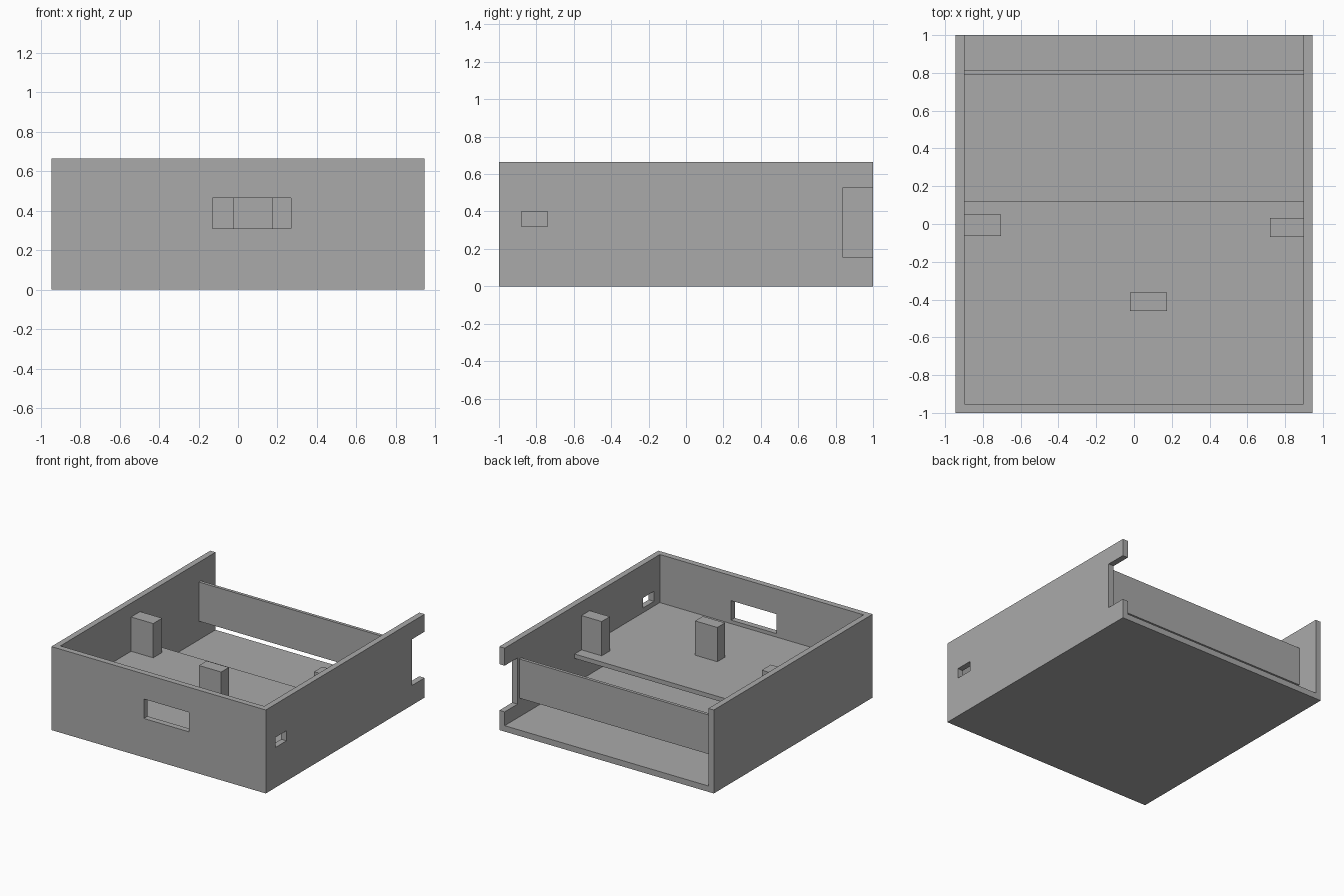
import bpy

if "Cube" in bpy.data.objects:
    bpy.data.objects.remove(bpy.data.objects["Cube"])

grey = bpy.data.materials.new("plain_grey")
grey.diffuse_color = (0.40, 0.40, 0.40, 1)
grey.use_nodes = True
grey.node_tree.nodes["Principled BSDF"].inputs["Base Color"].default_value = grey.diffuse_color


def box(name, x, y, z):
    """Axis-aligned box from (min, max) ranges."""
    verts = [(a, b, c) for a in x for b in y for c in z]
    faces = [(0, 1, 3, 2), (4, 6, 7, 5), (0, 4, 5, 1),
             (2, 3, 7, 6), (0, 2, 6, 4), (1, 5, 7, 3)]
    mesh = bpy.data.meshes.new(name)
    mesh.from_pydata(verts, [], faces)
    mesh.materials.append(grey)
    ob = bpy.data.objects.new(name, mesh)
    bpy.context.collection.objects.link(ob)
    return ob


def cut(target, name, x, y, z):
    """Subtract a box from the target."""
    cutter = box(name, x, y, z)
    cutter.hide_render = True
    cutter.hide_viewport = True
    mod = target.modifiers.new(name, 'BOOLEAN')
    mod.operation = 'DIFFERENCE'
    mod.solver = 'EXACT'
    mod.object = cutter


W, H, T = 0.945, 0.665, 0.047   # half width, height, wall thickness
IN = W - T                      # inner half width

# Open-topped, open-backed case with its openings
case = box("case", (-W, W), (-1, 1), (0, H))
cut(case, "cavity_cutter", (-IN, IN), (-1 + T, 1.2), (T, 1))
cut(case, "front_window_cutter", (-0.13, 0.27), (-1.1, -0.9), (0.31, 0.465))
cut(case, "side_port_cutter", (0.85, 1.1), (-0.88, -0.74), (0.32, 0.40))
cut(case, "back_notch_cutter", (0.85, 1.1), (0.838, 1.2), (0.157, 0.525))

# Raised shelf across the front half
SHELF = 0.282
box("shelf", (-IN, IN), (-1 + T, 0.12), (0.247, SHELF))

# Upright panel near the back, held clear of the floor
box("back_panel", (-IN, IN), (0.79, 0.815), (0.196, 0.508))

# Posts standing on the shelf
posts = {"left_post": ((-IN, -0.703), (-0.063, 0.05)),
         "right_post": ((0.72, IN), (-0.07, 0.033)),
         "middle_post": ((-0.022, 0.174), (-0.46, -0.363))}
for name, (x, y) in posts.items():
    box(name, x, y, (SHELF, 0.555))
